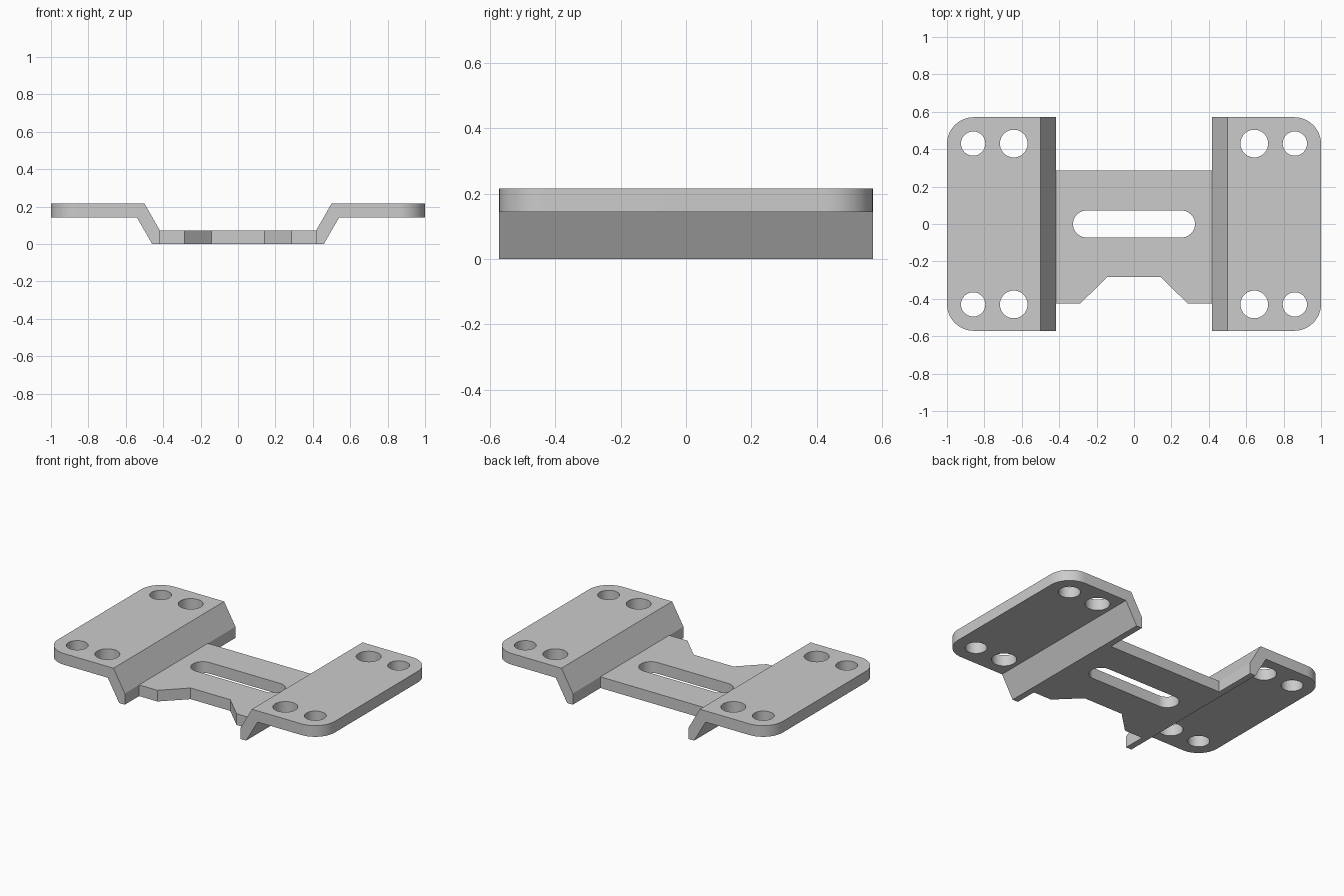
import bpy, bmesh
from math import pi, cos, sin, radians

if "Cube" in bpy.data.objects:
    bpy.data.objects.remove(bpy.data.objects["Cube"])

T = 0.073          # sheet thickness
TOP = 0.216        # top of the raised flanges
HALF_Y = 0.571     # half depth of the flanges
R = 0.143          # outer corner radius


def prism(name, pts, lo, hi, axis="z"):
    """Extrude a closed 2D outline along z (xy points) or y (xz points)."""
    place = (lambda a, b, c: (a, b, c)) if axis == "z" else (lambda a, b, c: (a, c, b))
    bm = bmesh.new()
    face = bm.faces.new([bm.verts.new(place(a, b, lo)) for a, b in pts])
    ext = bmesh.ops.extrude_face_region(bm, geom=[face])
    verts = [v for v in ext["geom"] if isinstance(v, bmesh.types.BMVert)]
    bmesh.ops.translate(bm, verts=verts, vec=place(0, 0, hi - lo))
    bmesh.ops.recalc_face_normals(bm, faces=bm.faces)
    mesh = bpy.data.meshes.new(name)
    bm.to_mesh(mesh)
    bm.free()
    obj = bpy.data.objects.new(name, mesh)
    bpy.context.collection.objects.link(obj)
    return obj


def arc(cx, cy, r, a0, a1, n):
    return [(cx + r * cos(a0 + (a1 - a0) * i / n), cy + r * sin(a0 + (a1 - a0) * i / n))
            for i in range(n + 1)]


def boolean(obj, other, operation):
    """Apply a boolean and remove the helper object."""
    other.hide_render = True
    mod = obj.modifiers.new("boolean", "BOOLEAN")
    mod.operation, mod.solver, mod.object = operation, "EXACT", other
    bpy.context.view_layer.objects.active = obj
    bpy.ops.object.modifier_apply(modifier=mod.name)
    bpy.data.objects.remove(other)


def make_wing(s):
    """Raised flange with its sloped leg; s = 1 right, -1 left."""
    profile = [(1, TOP - T), (1, TOP), (0.5, TOP), (0.418, T),
               (0.418, 0), (0.459, 0), (0.541, TOP - T)]
    wing = prism("wing", [(s * x, z) for x, z in profile], -HALF_Y, HALF_Y, "y")
    # rounded outer corners
    bm = bmesh.new()
    bm.from_mesh(wing.data)
    corners = [e for e in bm.edges
               if all(abs(v.co.x) > 0.99 for v in e.verts)
               and abs(e.verts[0].co.y - e.verts[1].co.y) < 1e-4]
    bmesh.ops.bevel(bm, geom=corners, offset=R, segments=12, profile=0.5, affect="EDGES")
    bm.to_mesh(wing.data)
    bm.free()
    # two hole sizes at both ends
    for x, r in ((0.86, 0.065), (0.643, 0.074)):
        for y in (-0.43, 0.43):
            hole = prism("hole_cutter", arc(s * x, y, r, 0, 2 * pi, 40)[:-1], 0.1, 0.3)
            boolean(wing, hole, "DIFFERENCE")
    return wing


# centre plate with the notch in its front edge
E = 0.435  # slightly embedded in the legs
bracket = prism("bracket", [(-E, -0.424), (-0.286, -0.424), (-0.143, -0.284), (0.143, -0.284),
                            (0.286, -0.424), (E, -0.424), (E, 0.286), (-E, 0.286)], 0, T)

# long slot
slot = prism("slot_cutter", arc(0.254, 0, 0.072, -pi / 2, pi / 2, 20)
             + arc(-0.254, 0, 0.072, pi / 2, 3 * pi / 2, 20), -0.1, 0.2)
boolean(bracket, slot, "DIFFERENCE")

# join both wings to the plate
for side in (1, -1):
    boolean(bracket, make_wing(side), "UNION")

bpy.ops.object.select_all(action="DESELECT")
bracket.select_set(True)
bpy.context.view_layer.objects.active = bracket
bpy.ops.object.shade_smooth_by_angle(angle=radians(25))
